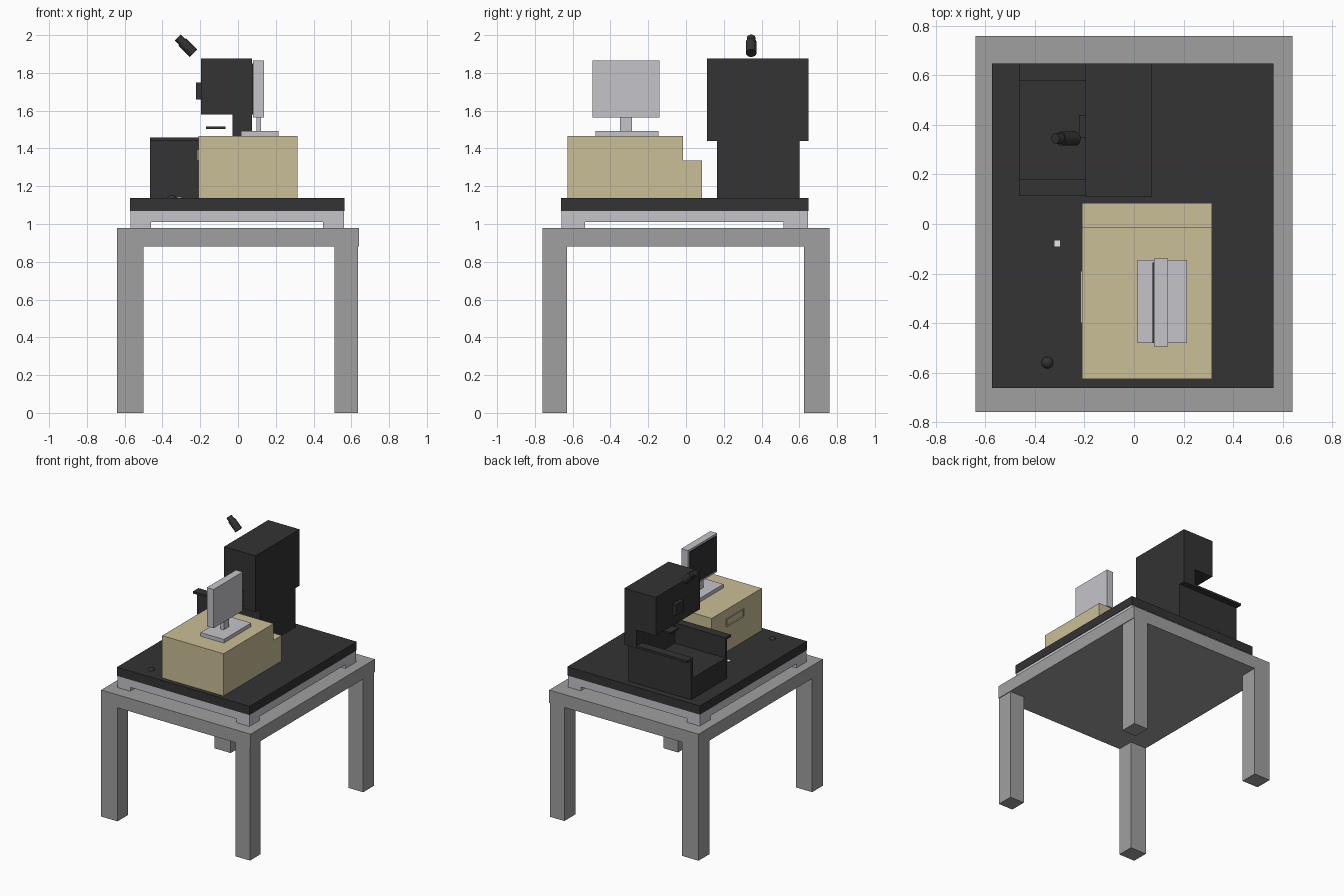
import bpy
import bmesh
from math import pi
from mathutils import Matrix, Vector

cube = bpy.data.objects.get("Cube")
if cube:
    bpy.data.objects.remove(cube, do_unlink=True)


def material(name, r, g, b):
    m = bpy.data.materials.new(name)
    m.use_nodes = True
    m.diffuse_color = (r, g, b, 1)
    m.node_tree.nodes["Principled BSDF"].inputs["Base Color"].default_value = (r, g, b, 1)
    return m


GREY = material("mid grey", 0.35, 0.35, 0.35)
PALE = material("pale grey", 0.56, 0.55, 0.59)
BLACK = material("soft black", 0.033, 0.033, 0.033)
BEIGE = material("beige", 0.59, 0.52, 0.31)
WHITE = material("off white", 0.8, 0.8, 0.8)


def finish(name, bm, mat):
    mesh = bpy.data.meshes.new(name)
    bm.to_mesh(mesh)
    bm.free()
    mesh.materials.append(mat)
    ob = bpy.data.objects.new(name, mesh)
    bpy.context.collection.objects.link(ob)
    return ob


def box(name, x, y, z, mat):
    """Box from (low, high) ranges on each axis."""
    bm = bmesh.new()
    bmesh.ops.create_cube(bm, size=1)
    lo, hi = (Vector(c) for c in zip(x, y, z))
    for v in bm.verts:
        v.co = (lo + hi) / 2 + Vector(a * b for a, b in zip(v.co, hi - lo))
    return finish(name, bm, mat)


def prism(name, outline, axis, span, mat):
    """Extrude a closed outline along x or y; the outline's second value is z."""
    bm = bmesh.new()
    put = (lambda a, b, s: (s, a, b)) if axis == "x" else (lambda a, b, s: (a, s, b))
    face = bm.faces.new([bm.verts.new(put(a, b, span[0])) for a, b in outline])
    new = bmesh.ops.extrude_face_region(bm, geom=[face])["geom"]
    shift = Vector(put(0, 0, span[1] - span[0]))
    bmesh.ops.translate(bm, vec=shift, verts=[g for g in new if isinstance(g, bmesh.types.BMVert)])
    bmesh.ops.recalc_face_normals(bm, faces=bm.faces)
    return finish(name, bm, mat)


def smooth(ob):
    bpy.ops.object.select_all(action="DESELECT")
    ob.select_set(True)
    bpy.context.view_layer.objects.active = ob
    bpy.ops.object.shade_smooth_by_angle()


# Table with four square legs
box("table_top", (-0.64, 0.64), (-0.76, 0.76), (0.88, 0.98), GREY)
for sx, x in (("right", (-0.64, -0.5)), ("left", (0.51, 0.635))):
    for sy, y in (("front", (-0.76, -0.63)), ("back", (0.625, 0.76))):
        box(f"{sy}_{sx}_leg", x, y, (0, 0.88), GREY)

# Raised base on corner feet, with a black work surface
box("base_plate", (-0.57, 0.56), (-0.66, 0.645), (1.01, 1.07), PALE)
for sx, x in (("right", (-0.57, -0.46)), ("left", (0.45, 0.56))):
    for sy, y in (("front", (-0.66, -0.535)), ("back", (0.515, 0.645))):
        box(f"{sy}_{sx}_foot", x, y, (0.98, 1.01), PALE)
box("work_surface", (-0.573, 0.563), (-0.663, 0.648), (1.07, 1.138), BLACK)

# Beige cabinet with a low step at the back and a framed handle on the side
prism("cabinet", [(-0.627, 1.138), (0.085, 1.138), (0.085, 1.335), (-0.015, 1.335),
                  (-0.015, 1.465), (-0.627, 1.465)], "x", (-0.21, 0.315), BEIGE)
handle = box("cabinet_handle", (-0.217, -0.21), (-0.4, -0.19), (1.335, 1.395), BEIGE)
bm = bmesh.new()
bm.from_mesh(handle.data)
bm.normal_update()
outer = [f for f in bm.faces if f.normal.x < -0.9]
bmesh.ops.inset_region(bm, faces=outer, thickness=0.01)
bmesh.ops.translate(bm, vec=(0.005, 0, 0), verts=outer[0].verts)
bm.to_mesh(handle.data)
bm.free()

# Monitor facing sideways
box("monitor_base", (0.015, 0.215), (-0.48, -0.145), (1.465, 1.493), PALE)
box("monitor_neck", (0.097, 0.123), (-0.35, -0.285), (1.493, 1.566), PALE)
box("monitor_panel", (0.08, 0.138), (-0.495, -0.14), (1.565, 1.865), PALE)
box("monitor_screen", (0.075, 0.08), (-0.48, -0.155), (1.58, 1.85), BLACK)

# Machine column and overhanging head
box("machine_column", (-0.03, 0.073), (0.165, 0.6), (1.138, 1.44), BLACK)
prism("machine_head", [(-0.03, 1.44), (0.073, 1.44), (0.073, 1.877), (-0.195, 1.877),
                       (-0.195, 1.58), (-0.03, 1.58)], "y", (0.11, 0.648), BLACK)
box("head_sensor", (-0.222, -0.195), (0.35, 0.44), (1.66, 1.75), BLACK)
box("work_plate", (-0.17, -0.065), (0.33, 0.43), (1.503, 1.515), BLACK)

# Open tray with flanged side walls
box("tray_bed", (-0.465, -0.03), (0.18, 0.58), (1.138, 1.3), BLACK)
for side, wall, rim in (("front", (0.165, 0.18), (0.113, 0.18)),
                        ("back", (0.58, 0.6), (0.58, 0.648))):
    box(f"tray_{side}_wall", (-0.465, -0.03), wall, (1.138, 1.445), BLACK)
    box(f"tray_{side}_flange", (-0.465, -0.03), rim, (1.44, 1.457), BLACK)

# Tilted camera above the machine
bm = bmesh.new()
for radius, length, offset in ((0.028, 0.085, -0.015), (0.022, 0.035, 0.042)):
    bmesh.ops.create_cone(bm, cap_ends=True, segments=24, radius1=radius, radius2=radius,
                          depth=length, matrix=Matrix.Translation((0, 0, offset)))
bm.transform(Matrix.Translation((-0.276, 0.345, 1.945)) @ Matrix.Rotation(-pi / 4, 4, "Y"))
smooth(finish("camera_barrel", bm, BLACK))

# Small items on the work surface
bm = bmesh.new()
bmesh.ops.create_uvsphere(bm, u_segments=24, v_segments=12, radius=0.025,
                          matrix=Matrix.Translation((-0.35, -0.56, 1.13)))
smooth(finish("control_ball", bm, BLACK))
box("square_marker", (-0.322, -0.298), (-0.09, -0.066), (1.137, 1.142), WHITE)
